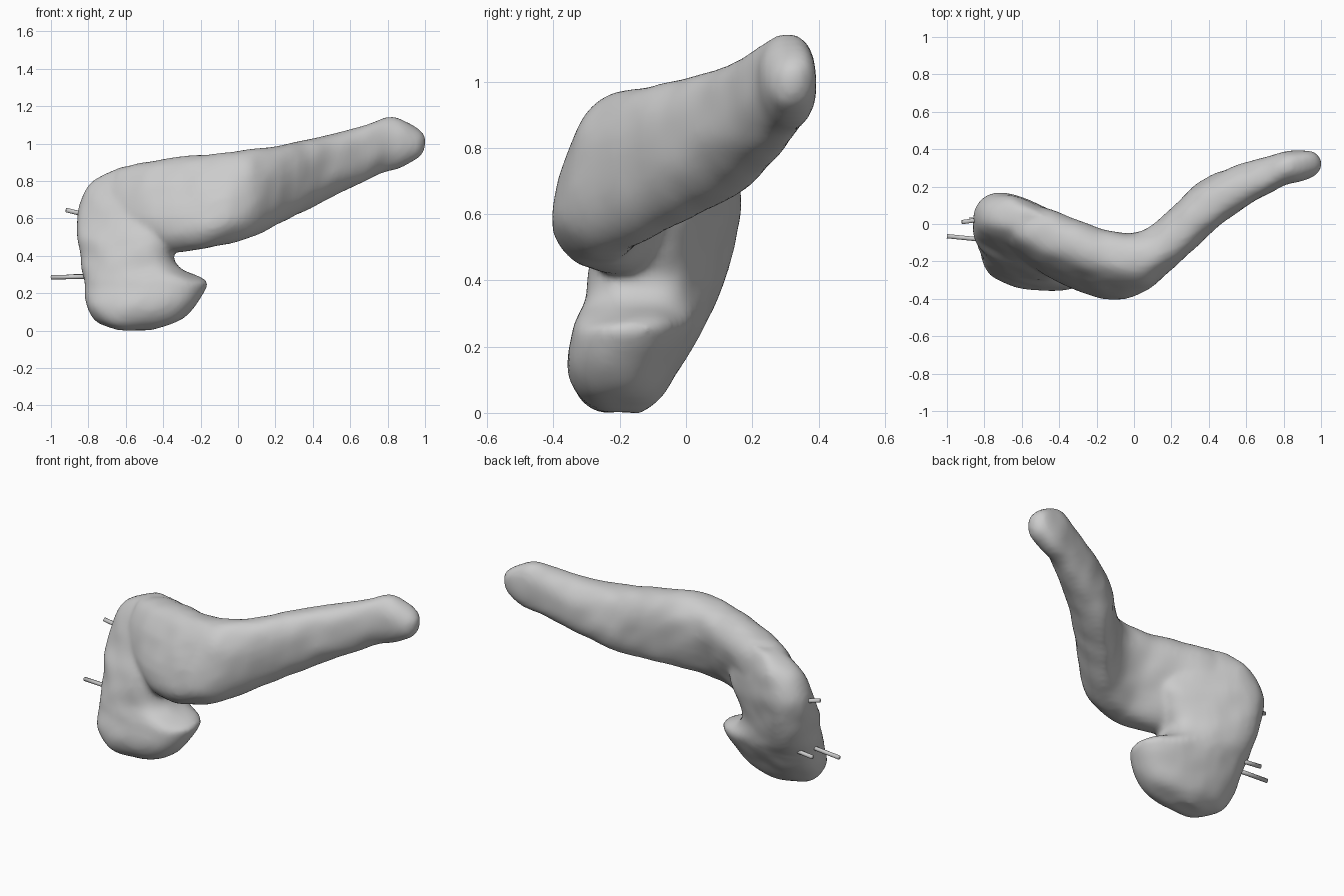
import bpy, bmesh, math
from mathutils import Vector, noise

cube = bpy.data.objects.get("Cube")
if cube:
    bpy.data.objects.remove(cube)

grey = bpy.data.materials.new("plain grey")
grey.use_nodes = True
grey.diffuse_color = (0.6, 0.6, 0.6, 1)
grey.node_tree.nodes["Principled BSDF"].inputs["Base Color"].default_value = (0.6, 0.6, 0.6, 1)

SIDES, STEPS = 32, 5


def spline(rows):
    """Smoothly interpolate between neighbouring stations."""
    rows = [Vector(r) for r in rows]
    out = []
    for i in range(len(rows) - 1):
        a, b = rows[max(i - 1, 0)], rows[i]
        c, d = rows[i + 1], rows[min(i + 2, len(rows) - 1)]
        for k in range(STEPS):
            t = k / STEPS
            out.append(b + (c - a) * (t / 2) + (a * 2 - b * 5 + c * 4 - d) * (t * t / 2)
                       + (b * 3 - a - c * 3 + d) * (t ** 3 / 2))
    return out + [rows[-1]]


def loft(bm, rows, place):
    """Skin rounded sections: along, low, high, centre y, half depth, shear."""
    rings = []
    for s, low, high, yc, depth, shear in spline(rows):
        ring = []
        for i in range(SIDES):
            a = 2 * math.pi * i / SIDES
            c, n = math.cos(a), math.sin(a)
            u = math.copysign(abs(c) ** 0.85, c) * (high - low) / 2
            v = math.copysign(abs(n) ** 0.85, n) * depth + shear * u * (1 - c * c / 2)
            p = Vector(place(s, (low + high) / 2 + u, yc + v))
            ring.append(bm.verts.new(p + noise.noise_vector(p * 9) * 0.008))
        rings.append(ring)
    for r, q in zip(rings, rings[1:]):
        for i in range(SIDES):
            j = (i + 1) % SIDES
            bm.faces.new((r[i], r[j], q[j], q[i]))
    bm.faces.new(rings[0][::-1])
    bm.faces.new(rings[-1])


def finish(name, bm):
    bmesh.ops.recalc_face_normals(bm, faces=bm.faces[:])
    mesh = bpy.data.meshes.new(name)
    bm.to_mesh(mesh)
    bm.free()
    mesh.materials.append(grey)
    for f in mesh.polygons:
        f.use_smooth = True
    ob = bpy.data.objects.new(name, mesh)
    bpy.context.collection.objects.link(ob)
    return ob


# Long bent limb, with sections along x
limb = [
    (-.65, .5, .86, -.02, .12, .2),
    (-.5, .43, .9, -.08, .165, .25),
    (-.3, .42, .93, -.17, .165, .35),
    (-.12, .45, .945, -.22, .16, .35),
    (.05, .49, .965, -.2, .16, .15),
    (.2, .56, .985, -.08, .165, .05),
    (.35, .635, 1.02, .06, .165, 0),
    (.5, .71, 1.05, .16, .135, 0),
    (.65, .785, 1.09, .235, .11, 0),
    (.8, .85, 1.14, .295, .09, 0),
    (.9, .885, 1.12, .315, .08, 0),
    (.97, .93, 1.07, .32, .06, 0),
    (1, .98, 1.03, .32, .02, 0),
]
# Broad end with its hooked lower lobe, with sections along z
lobe = [
    (0, -.64, -.46, -.2, .06, 0),
    (.05, -.76, -.32, -.2, .125, -.05),
    (.13, -.81, -.23, -.19, .165, -.1),
    (.23, -.82, -.17, -.155, .185, -.15),
    (.27, -.825, -.18, -.14, .19, -.15),
    (.33, -.835, -.3, -.11, .19, -.2),
    (.4, -.84, -.34, -.09, .19, -.3),
    (.5, -.86, -.3, -.07, .185, -.35),
    (.6, -.86, -.25, -.045, .17, -.4),
    (.7, -.84, -.28, -.025, .15, -.4),
    (.8, -.77, -.33, -.01, .12, -.4),
    (.88, -.62, -.42, 0, .06, -.4),
]
bm = bmesh.new()
loft(bm, limb, lambda s, u, v: (s, v, u))
loft(bm, lobe, lambda s, u, v: (u, v, s))
body = finish("bent_body", bm)
merge = body.modifiers.new("merge", "REMESH")
merge.mode = "VOXEL"
merge.voxel_size = 0.016
merge.use_smooth_shade = True
soften = body.modifiers.new("soften", "SMOOTH")
soften.factor = 0.5
soften.iterations = 5

# Thin pins standing out of the broad end
pins = {
    "upper_pin": ((-.92, .01, .645), (-.78, .03, .61)),
    "long_pin": ((-1, -.065, .285), (-.75, -.09, .29)),
    "short_pin": ((-.88, .025, .29), (-.72, 0, .29)),
}
for name, (start, end) in pins.items():
    a, b = Vector(start), Vector(end)
    bm = bmesh.new()
    bmesh.ops.create_cone(bm, cap_ends=True, segments=10, radius1=.012, radius2=.012,
                          depth=(b - a).length)
    pin = finish(name, bm)
    pin.location = (a + b) / 2
    pin.rotation_euler = (b - a).to_track_quat("Z", "Y").to_euler()
